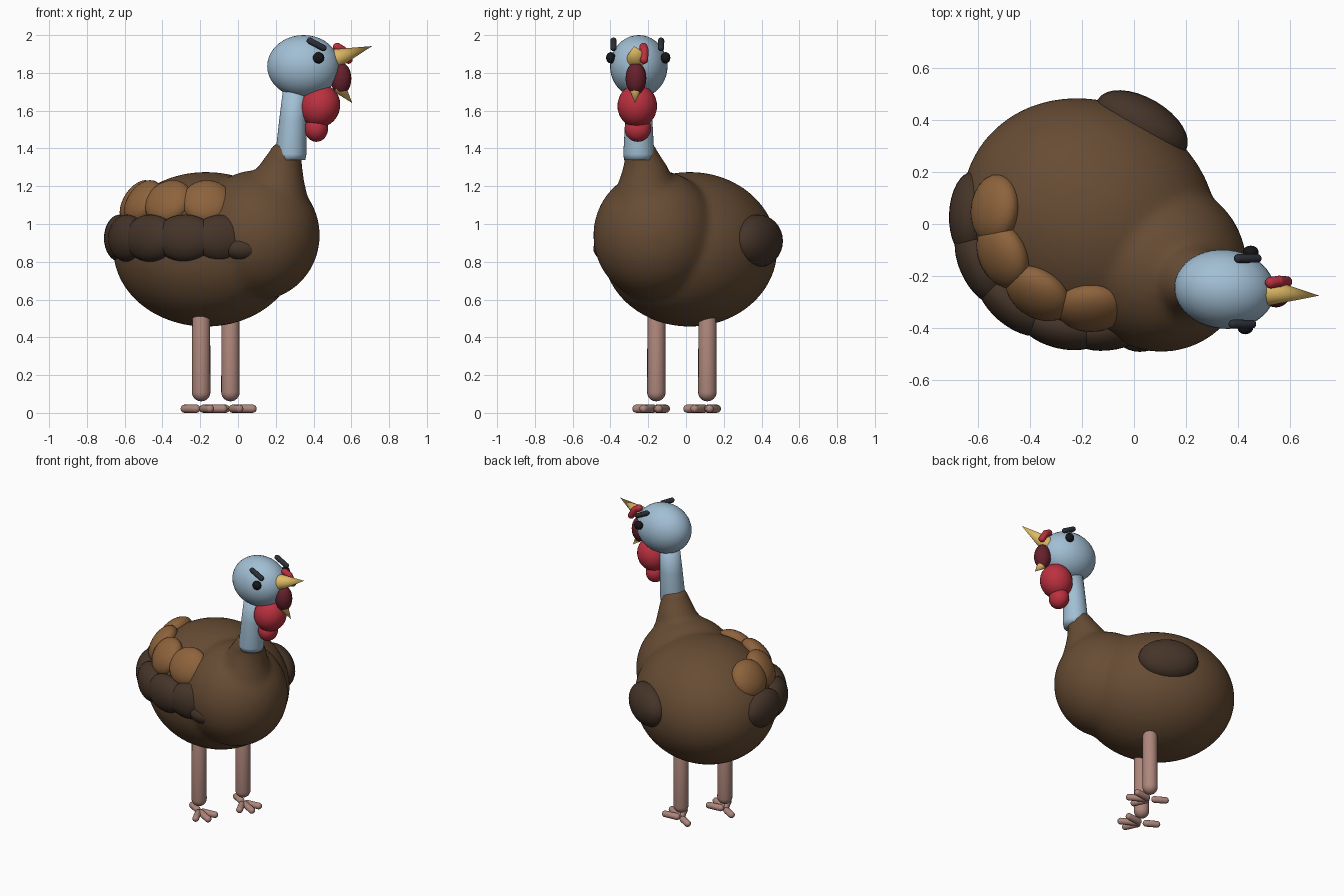
import bpy, bmesh
from math import radians, cos, sin, pi, sqrt
from mathutils import Vector, Matrix

if "Cube" in bpy.data.objects:
    bpy.data.objects.remove(bpy.data.objects["Cube"])


def material(name, rgb):
    m = bpy.data.materials.new(name)
    m.diffuse_color = (*rgb, 1)
    m.use_nodes = True
    m.node_tree.nodes["Principled BSDF"].inputs["Base Color"].default_value = m.diffuse_color
    return m


BROWN = material("brown", (0.135, 0.072, 0.034))
DARK = material("dark_brown", (0.06, 0.035, 0.022))
TAN = material("tan", (0.27, 0.125, 0.045))
BLUE = material("blue", (0.36, 0.52, 0.66))
RED = material("red", (0.5, 0.03, 0.05))
MAROON = material("maroon", (0.13, 0.015, 0.025))
YELLOW = material("yellow", (0.75, 0.5, 0.13))
PINK = material("pink", (0.42, 0.24, 0.2))
BLACK = material("black", (0.008, 0.008, 0.01))
SLATE = material("slate", (0.025, 0.03, 0.04))
YAW = radians(-30)


def finish(name, bm, mat):
    bmesh.ops.recalc_face_normals(bm, faces=bm.faces[:])
    me = bpy.data.meshes.new(name)
    bm.to_mesh(me)
    bm.free()
    me.materials.append(mat)
    me.shade_smooth()
    ob = bpy.data.objects.new(name, me)
    bpy.context.collection.objects.link(ob)
    return ob


def add_ball(bm, c, r, yaw=0.0, pitch=0.0, seg=32):
    m = (Matrix.Translation(c) @ Matrix.Rotation(yaw, 4, 'Z')
         @ Matrix.Rotation(pitch, 4, 'Y') @ Matrix.Diagonal((*r, 1)))
    bmesh.ops.create_uvsphere(bm, u_segments=seg, v_segments=seg // 2, radius=1, matrix=m)


def ball(name, c, r, mat, yaw=0.0, pitch=0.0, seg=32):
    bm = bmesh.new()
    add_ball(bm, c, r, yaw, pitch, seg)
    return finish(name, bm, mat)


def add_tube(bm, rings, seg=32):
    """Closed tube through horizontal rings (x, y, z, radius)."""
    prev = None
    for i, (x, y, z, r) in enumerate(rings):
        ring = [bm.verts.new((x + r * cos(2 * pi * k / seg), y + r * sin(2 * pi * k / seg), z))
                for k in range(seg)]
        if prev:
            for k in range(seg):
                n = (k + 1) % seg
                bm.faces.new((prev[k], prev[n], ring[n], ring[k]))
        if i in (0, len(rings) - 1):
            bm.faces.new(ring)
        prev = ring


def align(a, b):
    d = Vector(b) - Vector(a)
    return Matrix.Translation(a) @ d.to_track_quat('Z', 'Y').to_matrix().to_4x4(), d.length


def capsule(name, a, b, r, mat, seg=20):
    """Rounded rod whose cap centres are a and b."""
    bm = bmesh.new()
    bmesh.ops.create_uvsphere(bm, u_segments=seg, v_segments=12, radius=r)
    m, length = align(a, b)
    for v in bm.verts:
        if v.co.z > 1e-5:
            v.co.z += length
    bm.transform(m)
    return finish(name, bm, mat)


def cone(name, a, b, r, mat):
    bm = bmesh.new()
    m, length = align(a, b)
    bmesh.ops.create_cone(bm, cap_ends=True, segments=24, radius1=r, radius2=0, depth=length,
                          matrix=m @ Matrix.Translation((0, 0, length / 2)))
    ob = finish(name, bm, mat)
    for p in ob.data.polygons:
        p.use_smooth = len(p.vertices) < 5
    return ob


# body, chest and feathered lower neck fused into one smooth mass
bm = bmesh.new()
add_ball(bm, (-0.17, 0.02, 0.866), (0.505, 0.45, 0.41), YAW, seg=48)
add_ball(bm, (0.10, -0.16, 0.94), (0.335, 0.33, 0.345), YAW, seg=48)
add_tube(bm, [(0.17, -0.20, 1.10, 0.21), (0.205, -0.21, 1.23, 0.145),
              (0.225, -0.215, 1.31, 0.115), (0.25, -0.235, 1.38, 0.088),
              (0.258, -0.24, 1.425, 0.07)])
body = finish("body", bm, BROWN)
rm = body.modifiers.new("fuse", 'REMESH')
rm.mode = 'VOXEL'
rm.voxel_size = 0.018
rm.use_smooth_shade = True
sm = body.modifiers.new("relax", 'SMOOTH')
sm.factor = 0.5
sm.iterations = 10


def feather_row(name, angles, z, radii, mat, inset=0.0, pitch=0.0):
    """Flattened lobes placed round the body at one height."""
    k = sqrt(1 - ((z - 0.866) / 0.41) ** 2)
    for i, deg in enumerate(angles):
        t = radians(deg)
        c = (-0.17 + (0.49 * k - inset) * cos(t), 0.02 + (0.46 * k - inset) * sin(t), z)
        ball(f"{name}_{i + 1}", c, radii, mat, yaw=t, pitch=pitch)


# near wing: dark flight feathers below, tan coverts above
feather_row("wing_feather", (178, 204, 230, 256, 281), 0.925, (0.085, 0.165, 0.125), DARK, 0.03)
feather_row("wing_covert", (174, 204, 237, 271), 1.115, (0.075, 0.135, 0.13), TAN, 0.025, radians(-32))
ball("wing_tip", (0.03, -0.40, 0.87), (0.11, 0.09, 0.07), DARK, yaw=radians(8))

# far wing
ball("far_wing", (0.03, 0.38, 0.91), (0.195, 0.105, 0.14), DARK, yaw=YAW)

# neck and head
bm = bmesh.new()
add_tube(bm, [(0.278, -0.25, 1.34, 0.078), (0.28, -0.25, 1.37, 0.082),
              (0.29, -0.25, 1.55, 0.072), (0.305, -0.25, 1.75, 0.062)])
finish("neck", bm, BLUE)
ball("head", (0.347, -0.25, 1.835), (0.193, 0.152, 0.165), BLUE, yaw=radians(-5), seg=40)

# eyes and brows
for side, ey, ex, by, bx in (("right", -0.398, 0.427, -0.384, 0.0), ("left", -0.108, 0.448, -0.132, 0.02)):
    ball(f"{side}_eye", (ex, ey, 1.88), (0.03, 0.025, 0.03), BLACK, seg=20)
    capsule(f"{side}_brow", (0.38 + bx, by, 1.97), (0.452 + bx, by, 1.932), 0.017, SLATE)

# beak, mouth, snood
cone("upper_beak", (0.515, -0.262, 1.875), (0.71, -0.275, 1.942), 0.052, YELLOW)
cone("lower_beak", (0.535, -0.268, 1.725), (0.605, -0.27, 1.64), 0.037, YELLOW)
ball("mouth", (0.545, -0.265, 1.77), (0.055, 0.055, 0.085), MAROON, seg=24)
capsule("snood_top", (0.525, -0.225, 1.937), (0.555, -0.22, 1.92), 0.022, RED)
capsule("snood_tip", (0.555, -0.22, 1.92), (0.585, -0.222, 1.87), 0.022, RED)

# wattle
ball("wattle_upper", (0.435, -0.258, 1.625), (0.105, 0.105, 0.115), RED, pitch=radians(20))
ball("wattle_lower", (0.415, -0.255, 1.505), (0.062, 0.07, 0.07), RED)
ball("wattle_bead", (0.363, -0.26, 1.565), (0.027, 0.03, 0.027), RED, seg=20)

# legs and toes
for side, x, y in (("right", -0.195, -0.157), ("left", -0.04, 0.113)):
    capsule(f"{side}_leg", (x, y, 0.11), (x, y, 0.55), 0.049, PINK)
    for name, off, start, end in (("inner_toe", 36, 0.03, 0.115), ("middle_toe", 0, 0.03, 0.135),
                                  ("outer_toe", -36, 0.03, 0.115), ("back_toe", 180, 0.03, 0.1)):
        t = YAW + radians(off)
        d = Vector((cos(t), sin(t), 0))
        o = Vector((x, y, 0.022))
        capsule(f"{side}_{name}", o + d * start, o + d * end, 0.022, PINK, 16)
